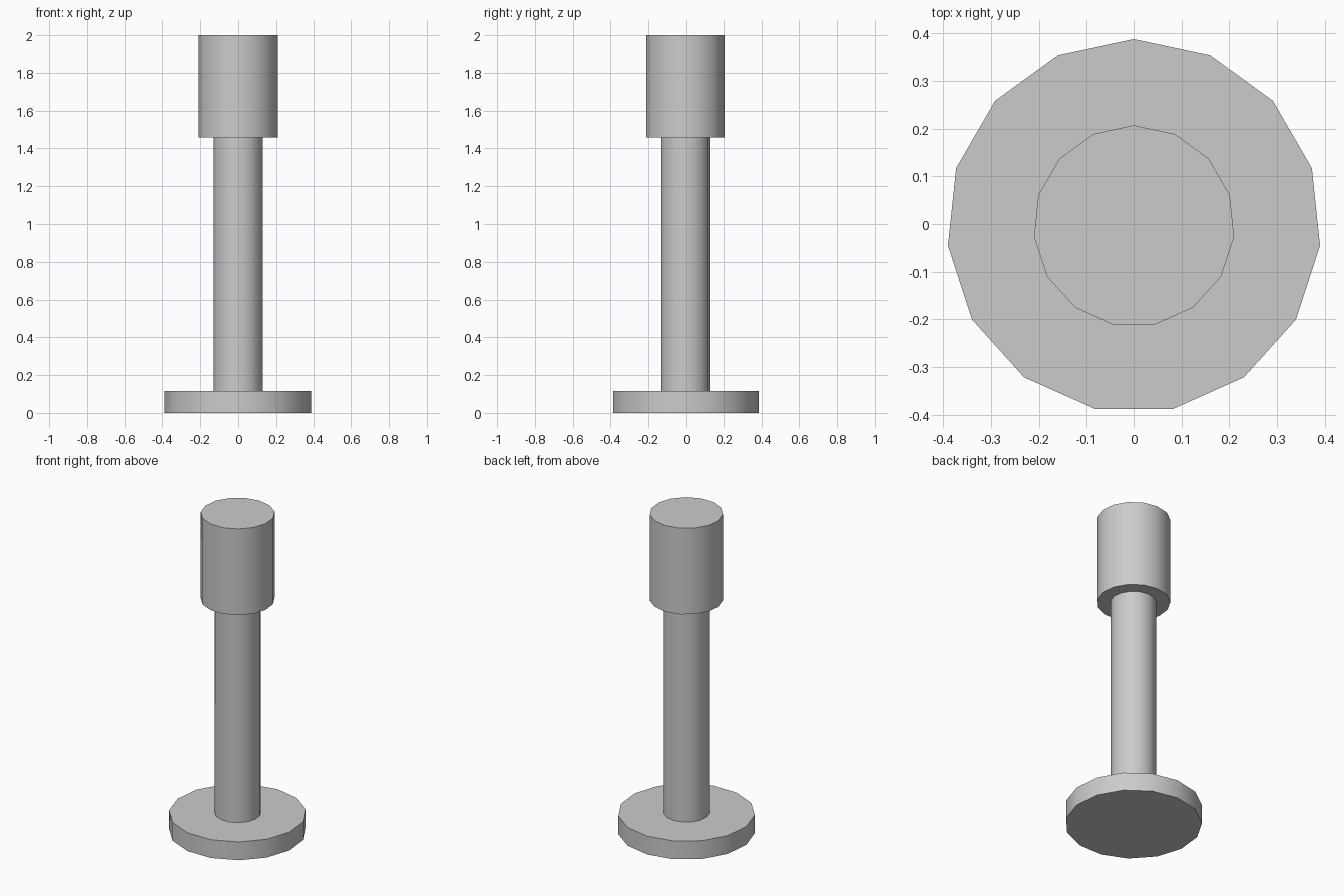
import bpy
import math

if "Cube" in bpy.data.objects:
    bpy.data.objects.remove(bpy.data.objects["Cube"])

SIDES = 15
CENTRE_Y = -0.0043  # odd-sided polygon, shifted so its bounds are centred


def cylinder(name, radius, z0, z1, caps='NGON'):
    bpy.ops.mesh.primitive_cylinder_add(
        vertices=SIDES, radius=radius, depth=z1 - z0, end_fill_type=caps,
        location=(0, CENTRE_Y, (z0 + z1) / 2))
    obj = bpy.context.object
    obj.name = name
    bpy.ops.object.shade_smooth_by_angle(angle=math.radians(30))
    return obj


# Flat round foot
cylinder("base", 0.392, 0.0, 0.115)
# Slim column, ends hidden by its neighbours
cylinder("post", 0.131, 0.115, 1.458, caps='NOTHING')
# Thick top block
cylinder("head", 0.211, 1.458, 2.0)
